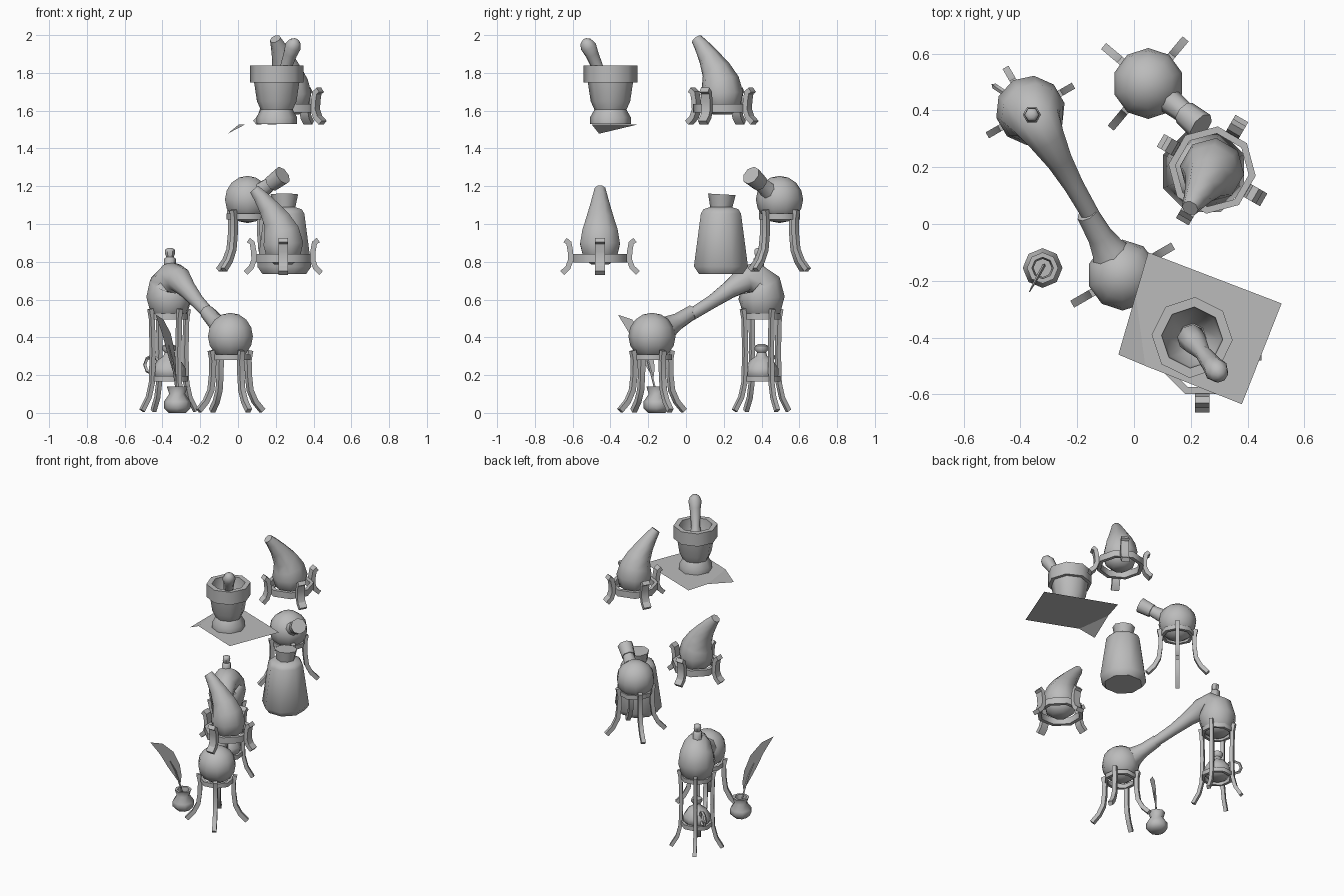
import bpy, bmesh, math
from mathutils import Vector

if "Cube" in bpy.data.objects:
    bpy.data.objects.remove(bpy.data.objects["Cube"])

grey = bpy.data.materials.new("plain_grey")
grey.use_nodes = True
grey.diffuse_color = (0.5, 0.5, 0.5, 1)
grey.node_tree.nodes["Principled BSDF"].inputs["Base Color"].default_value = (0.5, 0.5, 0.5, 1)
Z = Vector((0, 0, 1))


def finish(name, bm, smooth=50, recalc=True):
    if recalc:
        bmesh.ops.recalc_face_normals(bm, faces=bm.faces)
    mesh = bpy.data.meshes.new(name)
    bm.to_mesh(mesh)
    bm.free()
    mesh.materials.append(grey)
    ob = bpy.data.objects.new(name, mesh)
    bpy.context.collection.objects.link(ob)
    if smooth:
        bpy.ops.object.select_all(action='DESELECT')
        ob.select_set(True)
        bpy.context.view_layer.objects.active = ob
        bpy.ops.object.shade_smooth_by_angle(angle=math.radians(smooth))
    return ob


def sweep(name, origin, angle, path, sides=8, straight=False, loop=False,
          phase=0, squash=1, smooth=50):
    """Loft rings along a path of (outward, height, radius) in a vertical plane."""
    o = Vector(origin)
    out = Vector((math.cos(math.radians(angle)), math.sin(math.radians(angle)), 0))
    side = Z.cross(out)
    pts = [o + out * s + Z * z for s, z, r in path]
    bm = bmesh.new()
    rings = []
    for i, p in enumerate(pts):
        t = Z if straight else (pts[min(i + 1, len(pts) - 1)] - pts[max(i - 1, 0)]).normalized()
        n = side.cross(t)
        ring = []
        for k in range(sides):
            a = math.tau * k / sides + math.radians(phase)
            ring.append(bm.verts.new(p + path[i][2] * (n * math.cos(a) * squash + side * math.sin(a))))
        rings.append(ring)
    pairs = list(zip(rings, rings[1:]))
    if loop:
        pairs.append((rings[-1], rings[0]))
    else:
        bm.faces.new(rings[0])
        bm.faces.new(rings[-1])
    for a, b in pairs:
        for k in range(sides):
            j = (k + 1) % sides
            bm.faces.new((a[k], a[j], b[j], b[k]))
    return finish(name, bm, smooth)


def lathe(name, origin, profile, sides=8, angle=0, loop=False):
    return sweep(name, origin, angle, [(0, z, r) for r, z in profile], sides, True, loop)


def band(name, origin, radius, z, height, thick, angle=0):
    prof = [(radius, z), (radius, z + height), (radius - thick, z + height), (radius - thick, z)]
    return lathe(name, origin, prof, 8, angle, True)


def legs(name, origin, angle, profile, half_width, squash=1):
    for k in range(4):
        sweep(f"{name}_leg_{k + 1}", origin, angle + 90 * k,
              [(r, z, half_width * 1.41) for r, z in profile], 4, phase=45, squash=squash, smooth=25)


def sphere(name, centre, radius):
    bm = bmesh.new()
    bmesh.ops.create_uvsphere(bm, u_segments=10, v_segments=8, radius=radius)
    bmesh.ops.translate(bm, verts=bm.verts, vec=centre)
    finish(name, bm)


# Still: pear-shaped body running into a long drooping neck
still = (-0.365, 0.40, 0)
sweep("still_body", still, -60, [
    (0, .495, .06), (0, .53, .10), (0, .61, .123), (.01, .68, .112), (.05, .715, .088),
    (.11, .705, .068), (.20, .65, .048), (.30, .59, .037), (.43, .52, .033)], 10)
lathe("still_stopper", (-.36, .385, 0), [(.032, .74), (.032, .815), (.02, .825), (.027, .845),
                                        (.025, .865), (.012, .873)], 6)
legs("still_stand", still, 30, [(.115, .55), (.105, .50), (.10, .32), (.105, .16),
                                (.125, .08), (.165, .012)], .012)
band("still_upper_ring", still, .105, .495, .03, .02, 30)
band("still_lower_ring", still, .105, .165, .03, .02, 30)

# Oil burner under the still
lathe("burner_pot", still, [(.06, .17), (.09, .20), (.09, .235), (.06, .28), (.03, .30),
                            (.024, .32), (.038, .335), (.035, .355), (.015, .365)])
c, s = math.cos(math.radians(146)), math.sin(math.radians(146))
bpy.ops.mesh.primitive_torus_add(major_segments=8, minor_segments=4, major_radius=.045, minor_radius=.01,
                                 location=(still[0] + .11 * c, still[1] + .11 * s, .255),
                                 rotation=(math.pi / 2, 0, math.radians(146)))
handle = bpy.context.object
handle.name = "burner_handle"
handle.data.materials.append(grey)

# Two round flasks on four-legged stands
for name, x, y, lift, turn in (("receiver", -.04, -.18, 0, 30), ("flask", .05, .495, .745, 50)):
    base = (x, y, lift)
    sphere(name + "_bulb", (x, y, lift + (.405 if lift == 0 else .385)), .125)
    band(name + "_ring", base, .11, .28, .03, .022, turn)
    legs(name + "_stand", base, turn, [(.118, .33), (.108, .28), (.11, .20), (.12, .12),
                                       (.15, .06), (.195, .012)], .014)
sweep("receiver_neck", (-.04, -.18, 0), 120,
      [(.05, .425, .09), (.11, .46, .058), (.16, .485, .045), (.25, .535, .039)], 8)
sweep("flask_neck", (.05, .495, 0), -39,
      [(.04, 1.15, .08), (.10, 1.18, .045), (.18, 1.225, .036)], 8)
sweep("flask_stopper", (.05, .495, 0), -39, [(.165, 1.215, .045), (.24, 1.258, .052)], 8)

# Two hooked alembic heads on short wide-footed stands
for name, x, y, z, turn in (("lower_head", .24, -.455, .735, 180), ("upper_head", .275, .19, 1.53, 240)):
    base = (x, y, z)
    sweep(name + "_body", base, turn, [
        (0, .05, .05), (0, .085, .095), (0, .16, .114), (.01, .225, .101), (.035, .285, .079),
        (.08, .355, .057), (.125, .415, .040), (.155, .45, .030)], 8, phase=22.5)
    band(name + "_ring", base, .155, .06, .045, .025, turn + 22.5)
    legs(name + "_stand", base, turn, [(.185, .18), (.165, .165), (.157, .12), (.155, .075),
                                       (.17, .035), (.20, .006)], .026, .55)

# Corked jar
jar = (.245, .185, 0)
lathe("jar", jar, [(.125, .735), (.155, .775), (.115, 1.055), (.10, 1.078), (.06, 1.09)], 8, 22.5)
sweep("jar_cork", jar, 90, [(0, 1.07, .055), (.005, 1.157, .073)], 8)

# Mortar and pestle
mortar = (.205, -.40, 0)
lathe("mortar", mortar, [(.108, 1.53), (.108, 1.565), (.085, 1.605), (.105, 1.65), (.12, 1.75), (.143, 1.75),
                         (.143, 1.84), (.108, 1.84), (.10, 1.74), (.05, 1.66)], 8, -4)
sweep("pestle", (.2, -.4, 0), -52, [
    (-.012, 1.65, .03), (0, 1.675, .05), (.03, 1.73, .042), (.07, 1.80, .028),
    (.125, 1.90, .036), (.148, 1.94, .043), (.165, 1.965, .032), (.172, 1.978, .012)], 8)

# Sheet of paper with one drooping corner
bm = bmesh.new()
a, b, far, near, fold_a, fold_b = [bm.verts.new(v) for v in (
    (.05, -.10, 1.528), (.52, -.28, 1.528), (.38, -.635, 1.528), (-.055, -.46, 1.478),
    (.006, -.25, 1.528), (.04, -.50, 1.528))]
bm.faces.new((a, fold_a, fold_b, far, b))
bm.faces.new((fold_a, near, fold_b))
finish("paper_sheet", bm, 0, False)

# Ink pot with a flat feather quill
ink = (-.322, -.155, 0)
lathe("ink_pot", ink, [(.045, 0), (.07, .025), (.07, .06), (.042, .10), (.055, .14),
                       (.038, .14), (.032, .10), (.04, .05)])
sweep("quill_shaft", ink, 241, [(-.01, .06, .006), (.025, .18, .006), (.055, .28, .005), (.095, .36, .002)], 4)
bm = bmesh.new()
dx, dy = math.cos(math.radians(241)), math.sin(math.radians(241))
bm.faces.new([bm.verts.new((ink[0] + s * dx, ink[1] + s * dy, z)) for s, z in (
    (.02, .18), (.06, .24), (.11, .32), (.165, .42), (.235, .52), (.15, .495), (.07, .42), (.025, .32), (.012, .24))])
finish("quill_feather", bm, 0, False)
